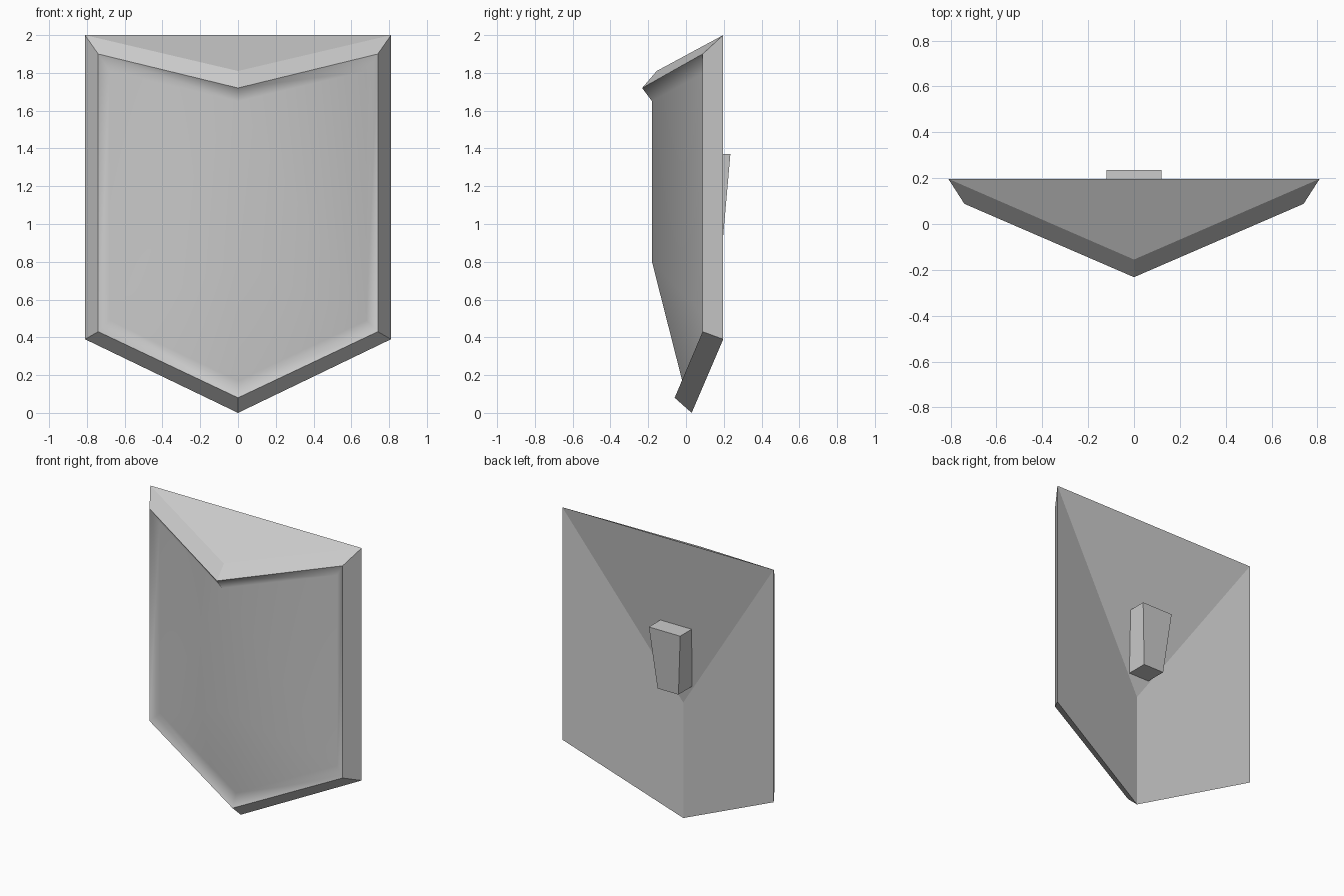
import bpy, bmesh

cube = bpy.data.objects.get("Cube")
if cube:
    bpy.data.objects.remove(cube, do_unlink=True)

# Single grey material
grey = bpy.data.materials.new("plain_grey")
grey.use_nodes = True
colour = (0.6, 0.6, 0.6, 1)
grey.diffuse_color = colour
grey.node_tree.nodes["Principled BSDF"].inputs["Base Color"].default_value = colour


def finish(name, bm):
    bmesh.ops.recalc_face_normals(bm, faces=bm.faces)
    mesh = bpy.data.meshes.new(name)
    bm.to_mesh(mesh)
    bm.free()
    mesh.materials.append(grey)
    obj = bpy.data.objects.new(name, mesh)
    bpy.context.collection.objects.link(obj)
    return obj


def ring(bm, top, upper, lower, tip):
    """Six-point shield outline: the two corners are mirrored across x."""
    flip = lambda p: (-p[0], p[1], p[2])
    points = (top, upper, lower, tip, flip(lower), flip(upper))
    return [bm.verts.new(p) for p in points]


def bridge(bm, a, b):
    n = len(a)
    return [bm.faces.new((a[i], a[(i + 1) % n], b[(i + 1) % n], b[i])) for i in range(n)]


# Shield body: outer outline, raised rim crest and recessed field
bm = bmesh.new()
outer = ring(bm, (0, -0.155, 1.81), (0.81, 0.197, 2), (0.81, 0.197, 0.39), (0, 0.03, 0))
crest = ring(bm, (0, -0.232, 1.72), (0.74, 0.088, 1.9), (0.74, 0.088, 0.43), (0, -0.06, 0.08))
field = ring(bm, (0, -0.18, 1.65), (0.68, 0.115, 1.81), (0.68, 0.115, 0.49), (0, -0.02, 0.17))
ridge = bm.verts.new((0, -0.18, 0.8))
hollow = bm.verts.new((0, 0.03, 0.8))

bridge(bm, outer, crest)
smooth_faces = bridge(bm, crest, field)

# Front field, folded along the centre ridge
for top, upper, lower, tip in ((0, 1, 2, 3), (0, 5, 4, 3)):
    smooth_faces.append(bm.faces.new((field[top], field[upper], field[lower], ridge)))
    smooth_faces.append(bm.faces.new((field[lower], field[tip], ridge)))
    # Back side panels
    bm.faces.new((outer[upper], outer[lower], outer[tip], hollow))

# Top cap and upper back triangle
bm.faces.new((outer[0], outer[1], outer[5]))
bm.faces.new((outer[1], hollow, outer[5]))

for face in smooth_faces:
    face.smooth = True
for edge in bm.edges:
    edge.smooth = all(f.smooth for f in edge.link_faces)
shield = finish("shield_body", bm)
weighted = shield.modifiers.new("even_shading", 'WEIGHTED_NORMAL')
weighted.keep_sharp = True

# Tapered grip on the back
bm = bmesh.new()
ends = []
for half, back, z in ((0.12, 0.235, 1.37), (0.08, 0.197, 0.94)):
    corners = ((-half, 0.03), (half, 0.03), (half, back), (-half, back))
    ends.append([bm.verts.new((x, y, z)) for x, y in corners])
    bm.faces.new(ends[-1])
bridge(bm, *ends)
finish("back_grip", bm)
